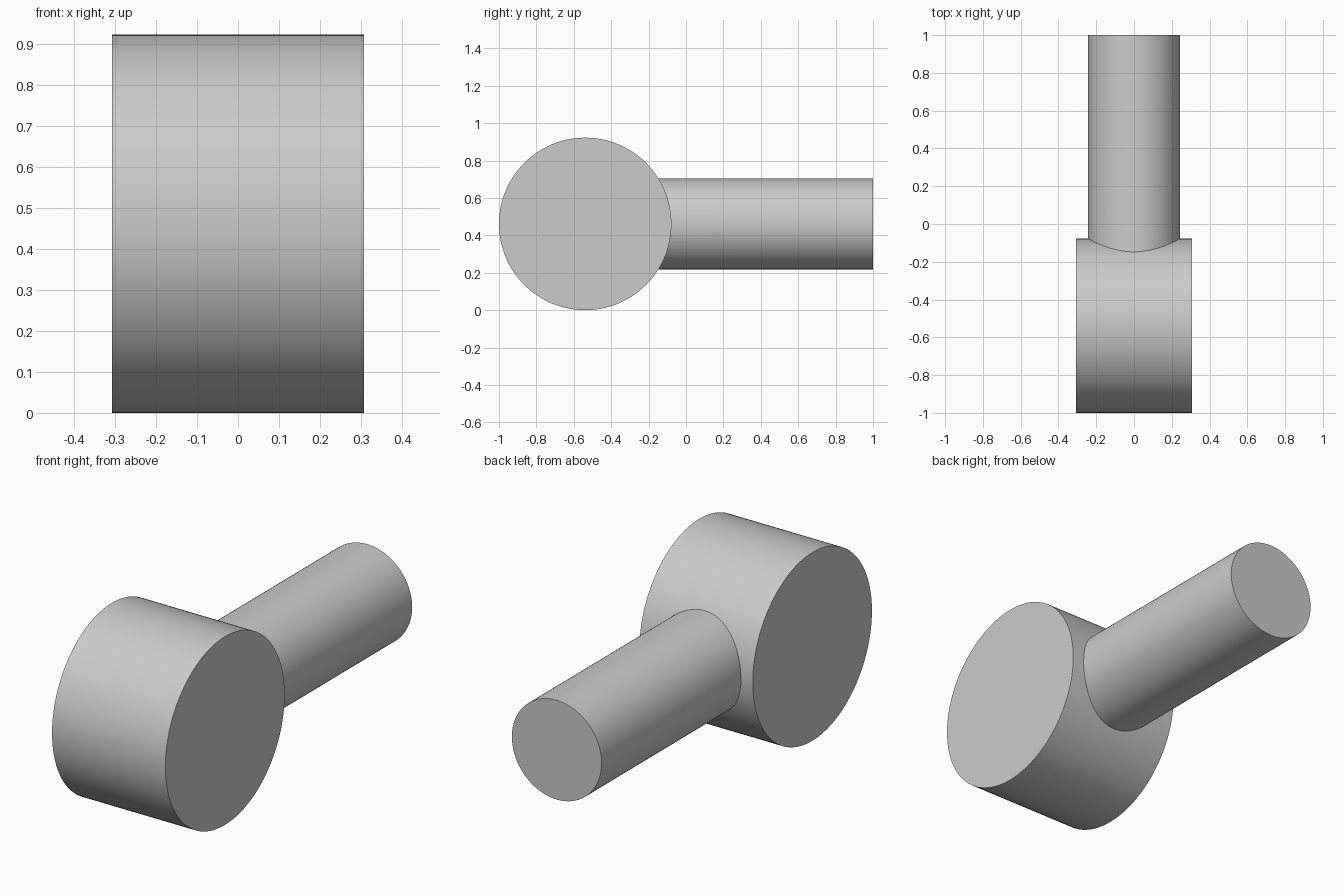
import bpy
import math

if "Cube" in bpy.data.objects:
    bpy.data.objects.remove(bpy.data.objects["Cube"], do_unlink=True)

# Single plain grey
grey = bpy.data.materials.new("plain_grey")
grey.use_nodes = True
colour = (0.6, 0.6, 0.6, 1)
grey.diffuse_color = colour
grey.node_tree.nodes["Principled BSDF"].inputs["Base Color"].default_value = colour


def cylinder(name, radius, length, centre, rotation):
    bpy.ops.mesh.primitive_cylinder_add(vertices=128, radius=radius, depth=length,
                                        location=centre, rotation=rotation)
    obj = bpy.context.object
    obj.name = name
    obj.data.materials.append(grey)
    return obj


HEAD_R = 0.461
HEAD_Y = HEAD_R - 1

# Round handle running back from the middle of the head
handle = cylinder("handle", 0.243, 1 - HEAD_Y, (0, (1 + HEAD_Y) / 2, HEAD_R),
                  (math.pi / 2, 0, 0))

# Drum-shaped head lying across x
head = cylinder("drum_head_with_handle", HEAD_R, 0.614, (0, HEAD_Y, HEAD_R),
                (0, math.pi / 2, 0))

# Fuse the handle into the head so no hidden faces remain
union = head.modifiers.new("fuse_handle", "BOOLEAN")
union.operation = "UNION"
union.solver = "EXACT"
union.object = handle
bpy.ops.object.modifier_apply(modifier=union.name)
bpy.data.objects.remove(handle, do_unlink=True)

bpy.ops.object.shade_smooth_by_angle(angle=math.radians(30))
